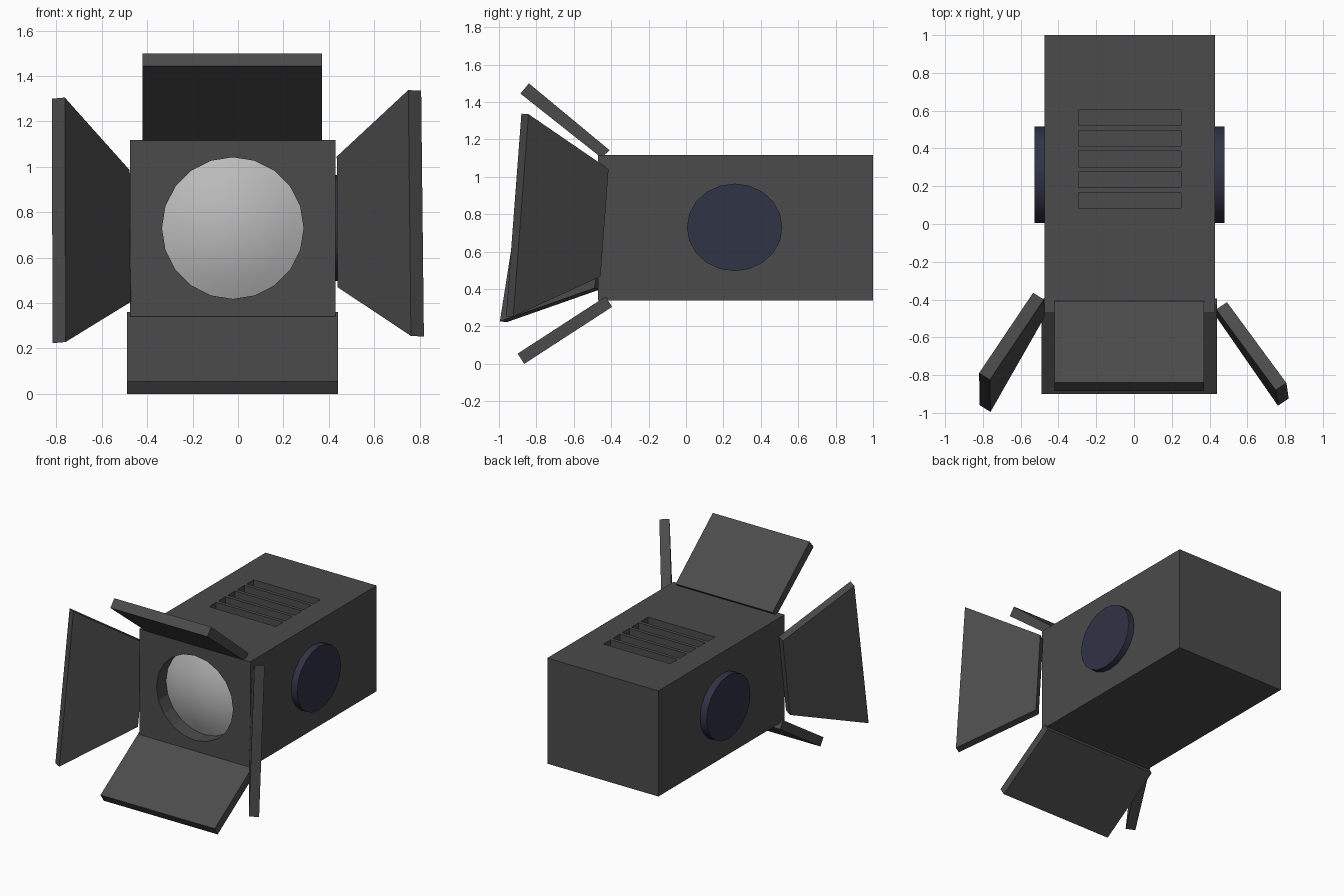
import bpy, bmesh, math
from mathutils import Vector, Matrix

if "Cube" in bpy.data.objects:
    bpy.data.objects.remove(bpy.data.objects["Cube"])

CX, CZ = -0.023, 0.73


def material(name, rgb):
    m = bpy.data.materials.new(name)
    m.diffuse_color = (*rgb, 1)
    m.use_nodes = True
    m.node_tree.nodes["Principled BSDF"].inputs["Base Color"].default_value = m.diffuse_color
    return m


BLACK = material("black_metal", (0.07, 0.07, 0.07))
NAVY = material("navy_plastic", (0.03, 0.033, 0.06))
GLASS = material("frosted_glass", (0.5, 0.5, 0.5))


def finish(name, bm, mat):
    bmesh.ops.recalc_face_normals(bm, faces=bm.faces)
    me = bpy.data.meshes.new(name)
    bm.to_mesh(me)
    bm.free()
    ob = bpy.data.objects.new(name, me)
    bpy.context.collection.objects.link(ob)
    me.materials.append(mat)
    return ob


def slab(name, face, offset, mat=BLACK):
    """Quad given thickness along an offset vector."""
    bm = bmesh.new()
    f = bm.faces.new([bm.verts.new(p) for p in face])
    ext = bmesh.ops.extrude_face_region(bm, geom=[f], use_keep_orig=True)
    moved = [v for v in ext["geom"] if isinstance(v, bmesh.types.BMVert)]
    bmesh.ops.translate(bm, verts=moved, vec=offset)
    return finish(name, bm, mat)


def box(name, x0, x1, y0, y1, z0, z1):
    return slab(name, [(x0, y0, z0), (x1, y0, z0), (x1, y1, z0), (x0, y1, z0)],
                (0, 0, z1 - z0))


def smooth(ob):
    bpy.ops.object.select_all(action='DESELECT')
    ob.select_set(True)
    bpy.context.view_layer.objects.active = ob
    bpy.ops.object.shade_smooth_by_angle(angle=math.radians(35))


def cylinder(name, radius, depth, axis, loc, mat, squash=1):
    bm = bmesh.new()
    bmesh.ops.create_cone(bm, cap_ends=True, segments=20, radius1=radius,
                          radius2=radius, depth=depth)
    bm.transform(Matrix.Translation(loc) @ Matrix.Diagonal((1, 1, squash, 1))
                 @ Matrix.Rotation(math.pi / 2, 4, axis))
    return finish(name, bm, mat)


# Lamp housing with lens recess and vent slots cut out
body = box("housing", -0.475, 0.43, -0.47, 1.0, 0.34, 1.118)
cutters = [cylinder("lens_cutter", 0.312, 0.24, 'X', (CX, -0.47, CZ), BLACK)]
for i in range(5):
    y = 0.085 + i * 0.109
    cutters.append(box("vent_cutter", -0.295, 0.25, y, y + 0.083, 1.068, 1.2))
for c in cutters:
    mod = body.modifiers.new("cut", 'BOOLEAN')
    mod.operation = 'DIFFERENCE'
    mod.solver = 'EXACT'
    mod.object = c
bpy.context.view_layer.update()
cut = bpy.data.meshes.new_from_object(
    body.evaluated_get(bpy.context.evaluated_depsgraph_get()))
body.modifiers.clear()
body.data = cut
for c in cutters:
    bpy.data.objects.remove(c)

# Convex lens: rings of a shallow dome
bm = bmesh.new()
R, H, N, RINGS = 0.312, 0.075, 20, 5
rings = []
for k in range(1, RINGS + 1):
    t = k / RINGS
    y = -0.36 - H * (1 - t * t)
    rings.append([bm.verts.new((CX + R * t * math.cos(a), y, CZ + R * t * math.sin(a)))
                  for a in (2 * math.pi * i / N for i in range(N))])
tip = bm.verts.new((CX, -0.36 - H, CZ))
for i in range(N):
    j = (i + 1) % N
    bm.faces.new((tip, rings[0][i], rings[0][j]))
    for a, b in zip(rings, rings[1:]):
        bm.faces.new((a[i], b[i], b[j], a[j]))
bm.faces.new(rings[-1])
smooth(finish("lens", bm, GLASS))

# Side tilt knobs
for name, x in (("left_knob", -0.5), ("right_knob", 0.45)):
    smooth(cylinder(name, 0.255, 0.056, 'Y', (x, 0.26, CZ), NAVY, 0.917))


# Top and bottom barn doors: side profile (y, z) pulled across x
def door(name, profile, x0, x1):
    slab(name, [(x0, y, z) for y, z in profile], (x1 - x0, 0, 0))


door("top_door", [(-0.84, 1.50), (-0.885, 1.445), (-0.453, 1.103), (-0.408, 1.142)],
     -0.42, 0.37)
door("bottom_door", [(-0.90, 0.055), (-0.865, 0), (-0.395, 0.305), (-0.43, 0.36)],
     -0.49, 0.44)

# Side barn doors: trapezoids flaring outward
slab("left_door", [(-0.477, -0.40, 0.985), (-0.763, -0.825, 1.305),
                   (-0.76, -0.995, 0.228), (-0.472, -0.49, 0.405)],
     (-0.057, 0.036, -0.005))
slab("right_door", [(0.435, -0.452, 1.045), (0.75, -0.88, 1.338),
                    (0.762, -0.962, 0.255), (0.438, -0.495, 0.47)],
     (0.057, 0.038, -0.003))
